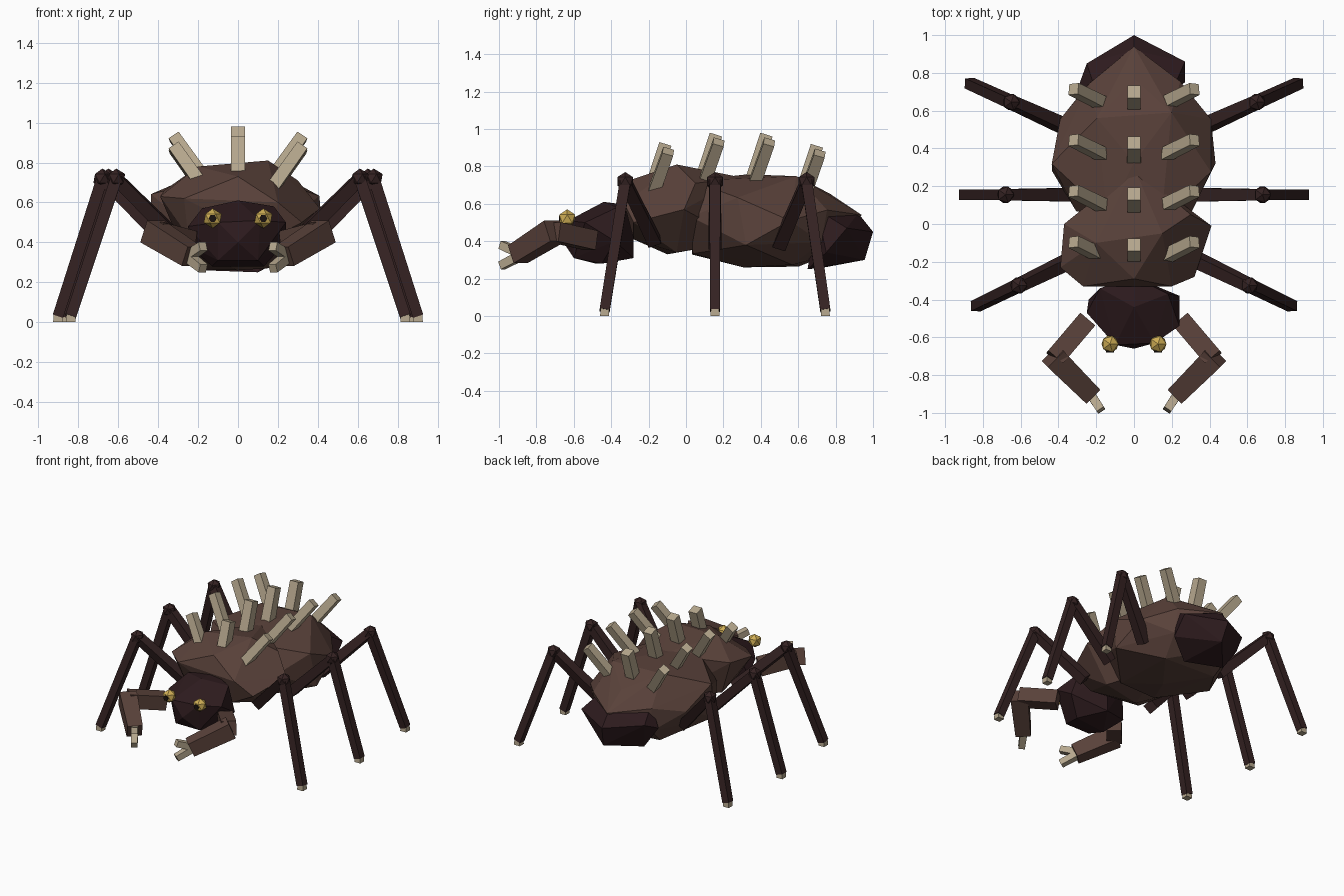
import bpy, bmesh, math, random
from mathutils import Vector, Matrix

random.seed(4)
cube = bpy.data.objects.get("Cube")
if cube:
    bpy.data.objects.remove(cube, do_unlink=True)


def material(name, r, g, b):
    m = bpy.data.materials.new(name)
    m.use_nodes = True
    m.diffuse_color = (r, g, b, 1)
    bsdf = m.node_tree.nodes["Principled BSDF"]
    bsdf.inputs["Base Color"].default_value = (r, g, b, 1)
    bsdf.inputs["Roughness"].default_value = 0.9
    return m


BROWN = material("shell brown", 0.1, 0.053, 0.042)
DARK = material("dark maroon", 0.027, 0.011, 0.013)
LEG = material("leg maroon", 0.035, 0.016, 0.016)
IVORY = material("ivory", 0.47, 0.39, 0.27)
GOLD = material("gold", 0.62, 0.42, 0.09)
BLACK = material("pupil black", 0.01, 0.006, 0.005)


def finish(name, bm, mat):
    bmesh.ops.recalc_face_normals(bm, faces=bm.faces)
    mesh = bpy.data.meshes.new(name)
    bm.to_mesh(mesh)
    bm.free()
    mesh.materials.append(mat)
    obj = bpy.data.objects.new(name, mesh)
    bpy.context.collection.objects.link(obj)


def hull(name, points, mat):
    """Faceted stone shape wrapped around a few corner points."""
    bm = bmesh.new()
    for p in points:
        bm.verts.new(p)
    bmesh.ops.convex_hull(bm, input=bm.verts)
    loose = [v for v in bm.verts if not v.link_faces]
    bmesh.ops.delete(bm, geom=loose, context='VERTS')
    finish(name, bm, mat)


def ring_points(rings, sides=6):
    """Uneven rings of corners from (y, half width, low z, high z)."""
    points = []
    for i, (y, half, low, high) in enumerate(rings):
        angles = [2 * math.pi * (k + i % 2 / 2) / sides for k in range(sides)]
        wide = max(math.cos(a) for a in angles)
        tall = max(math.sin(a) for a in angles)
        for a in angles:
            j = random.uniform(0.93, 1.03)
            points.append((half * j * math.cos(a) / wide,
                           y + random.uniform(-0.03, 0.03),
                           (low + high) / 2 + (high - low) / 2 * j * math.sin(a) / tall))
    return points


def bar(name, start, end, r1, r2, sides, mat, upright=False):
    """Tapered prism between two points; upright ones keep the world's roll."""
    a, b = Vector(start), Vector(end)
    d = b - a
    grow = math.sqrt(2) if sides == 4 else 1
    turn = Vector((0, 0, 1)).rotation_difference(d) if upright else d.to_track_quat('Z', 'Y')
    bm = bmesh.new()
    bmesh.ops.create_cone(bm, cap_ends=True, segments=sides, radius1=r1 * grow,
                          radius2=r2 * grow, depth=d.length)
    bm.transform(Matrix.Translation((a + b) / 2) @ turn.to_matrix().to_4x4()
                 @ Matrix.Rotation(math.pi / sides, 4, 'Z'))
    finish(name, bm, mat)


def ball(name, centre, r, mat):
    bm = bmesh.new()
    bmesh.ops.create_icosphere(bm, subdivisions=1, radius=r)
    bm.transform(Matrix.Translation(centre))
    finish(name, bm, mat)


# Body masses
hull("thorax", [
    (-0.27, -0.33, 0.62), (0.2, -0.33, 0.6), (0, -0.29, 0.73), (-0.2, -0.1, 0.78),
    (0.15, -0.05, 0.81), (-0.39, -0.23, 0.63), (0.32, -0.28, 0.5), (0.41, -0.01, 0.57),
    (-0.37, 0, 0.66), (0.3, 0.05, 0.71), (-0.25, -0.25, 0.43), (0.15, -0.28, 0.41),
    (-0.1, -0.1, 0.33), (0.2, -0.05, 0.34), (-0.3, 0, 0.42), (0, 0.3, 0.74),
    (0, 0.3, 0.4)], BROWN)
hull("abdomen", ring_points([
    (0.05, 0.3, 0.33, 0.73), (0.3, 0.43, 0.25, 0.77), (0.58, 0.4, 0.27, 0.75),
    (0.75, 0.24, 0.31, 0.65)]) + [(0, 0.94, 0.54)], BROWN)
hull("tail", [
    (0, 1, 0.45), (0.02, 0.955, 0.3), (0, 0.92, 0.55), (0.27, 0.86, 0.47),
    (-0.25, 0.85, 0.48), (0.27, 0.75, 0.34), (-0.29, 0.74, 0.43), (0.1, 0.65, 0.25),
    (-0.17, 0.74, 0.26), (0.2, 0.7, 0.57), (-0.2, 0.7, 0.57)], DARK)
hull("head", [
    (-0.25, -0.47, 0.48), (-0.18, -0.34, 0.57), (0, -0.44, 0.61), (0.18, -0.37, 0.58),
    (0.24, -0.54, 0.5), (0.24, -0.38, 0.4), (0.13, -0.45, 0.28), (-0.13, -0.48, 0.28),
    (-0.24, -0.4, 0.38), (0.11, -0.63, 0.51), (-0.1, -0.64, 0.5), (0, -0.66, 0.4),
    (0.1, -0.6, 0.31), (-0.1, -0.6, 0.31), (0, -0.28, 0.31), (0, -0.28, 0.59)], DARK)

# Legs as (hip, knee, foot)
legs = {
    "front": ((0.29, -0.17, 0.4), (0.61, -0.325, 0.72), (0.838, -0.435, 0.03)),
    "middle": ((0.34, 0.155, 0.38), (0.68, 0.155, 0.72), (0.902, 0.155, 0.03)),
    "rear": ((0.33, 0.5, 0.38), (0.65, 0.645, 0.72), (0.87, 0.745, 0.03)),
}

# Spine rows as (base y, height offset)
spines = [(-0.17, 0), (0.1, 0.05), (0.37, 0.05), (0.64, -0.01)]

for side, s in (("left", 1), ("right", -1)):
    def m(p):
        return (p[0] * s, p[1], p[2])

    for place, (hip, knee, foot) in legs.items():
        label = f"{side}_{place}"
        bar(label + "_thigh", m(hip), m(knee), 0.036, 0.03, 4, LEG, True)
        bar(label + "_shin", m(foot), m(knee), 0.027, 0.029, 4, LEG, True)
        ball(label + "_knee", m(knee), 0.05, LEG)
        x, y, z = m(foot)
        bar(label + "_claw", (x, y, 0), (x, y, z + 0.01), 0.024, 0.022, 4, IVORY, True)

    # Folded pincers
    elbow, wrist = (0.42, -0.71, 0.45), (0.23, -0.9, 0.33)
    bar(side + "_upper_arm", m((0.25, -0.51, 0.405)), m(elbow), 0.052, 0.052, 4, BROWN)
    bar(side + "_forearm", m((0.43, -0.7, 0.455)), m(wrist), 0.06, 0.052, 4, BROWN)
    for part, z in (("upper", 0.38), ("lower", 0.27)):
        bar(f"{side}_{part}_finger", m((0.25, -0.87, 0.33)), m((0.175, -0.985, z)),
            0.025, 0.022, 4, IVORY)

    # Eyes
    ball(side + "_eye", m((0.127, -0.635, 0.52)), 0.05, GOLD)
    bar(side + "_pupil", m((0.127, -0.673, 0.52)), m((0.127, -0.68, 0.52)),
        0.02, 0.02, 6, BLACK)

    # Outer spines
    for i, (y, dz) in enumerate(spines):
        bar(f"{side}_spine_{i + 1}", m((0.17, y, 0.67 + dz)),
            m((0.32, y + 0.075, 0.88 + dz)), 0.032, 0.03, 4, IVORY, True)

# Centre spines
for i, (y, dz) in enumerate(spines):
    bar(f"centre_spine_{i + 1}", (0, y - 0.02, 0.67 + dz),
        (0, y + 0.06, 0.92 + dz), 0.036, 0.034, 4, IVORY, True)
